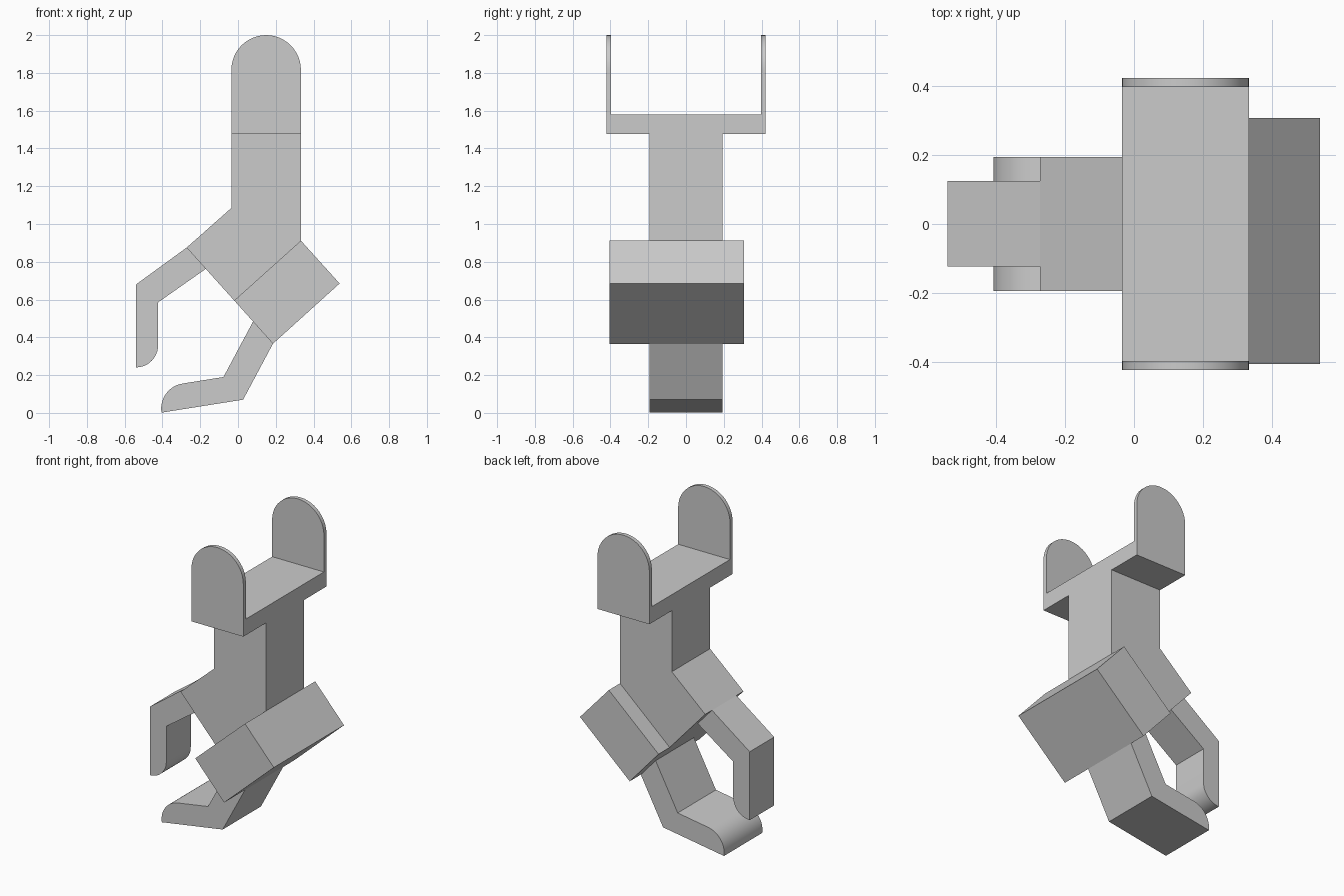
import bpy, bmesh
from math import cos, sin, pi
from mathutils import Vector

if "Cube" in bpy.data.objects:
    bpy.data.objects.remove(bpy.data.objects["Cube"])


def arc(cx, cz, r, a0, a1, n=12):
    """Points on an arc in the xz plane, angles in radians."""
    return [(cx + r * cos(a0 + (a1 - a0) * i / n),
             cz + r * sin(a0 + (a1 - a0) * i / n)) for i in range(n + 1)]


def prism(name, pts, y0, y1):
    """Extrude an xz profile from y0 to y1."""
    bm = bmesh.new()
    face = bm.faces.new([bm.verts.new((x, y0, z)) for x, z in pts])
    ext = bmesh.ops.extrude_face_region(bm, geom=[face])["geom"]
    bmesh.ops.translate(bm, vec=Vector((0, y1 - y0, 0)),
                        verts=[v for v in ext if isinstance(v, bmesh.types.BMVert)])
    bmesh.ops.recalc_face_normals(bm, faces=bm.faces)
    me = bpy.data.meshes.new(name)
    bm.to_mesh(me)
    bm.free()
    ob = bpy.data.objects.new(name, me)
    bpy.context.collection.objects.link(ob)
    bpy.ops.object.select_all(action='DESELECT')
    ob.select_set(True)
    bpy.context.view_layer.objects.active = ob
    bpy.ops.object.shade_smooth_by_angle()
    return ob


XL, XR = -0.035, 0.333
MID, RAD = (XL + XR) / 2, (XR - XL) / 2

# Round-topped fork plates joined by a crossbar
plate = [(XL, 1.477), (XR, 1.477)] + arc(MID, 2 - RAD, RAD, 0, pi, 24)
prism("fork_plate_front", plate, -0.422, -0.396)
prism("fork_plate_back", plate, 0.396, 0.422)
prism("fork_crossbar", [(XL, 1.477), (XR, 1.477), (XR, 1.58), (XL, 1.58)], -0.396, 0.396)

# Bent wrist body
prism("wrist_body", [(XL, 1.477), (XL, 1.085), (-0.272, 0.875), (-0.02, 0.595),
                     (XR, 0.912), (XR, 1.477)], -0.194, 0.194)

# Offset knuckle block
prism("knuckle_block", [(XR, 0.912), (-0.02, 0.595), (0.185, 0.366), (0.538, 0.685)],
      -0.405, 0.307)

# Narrow upper finger with rounded tip
prism("upper_finger", [(-0.17, 0.763), (-0.272, 0.875), (-0.54, 0.68)]
      + arc(-0.54, 0.358, 0.117, -pi / 2, 0) + [(-0.423, 0.585)], -0.123, 0.125)

# Wide lower finger with rounded, slightly tilted tip
tilt = 0.153
prism("lower_finger", [(0.08, 0.484), (0.185, 0.366), (0.027, 0.07)]
      + arc(-0.272, 0.022, 0.135, pi + tilt, pi / 2 + tilt) + [(-0.077, 0.19)],
      -0.194, 0.194)
